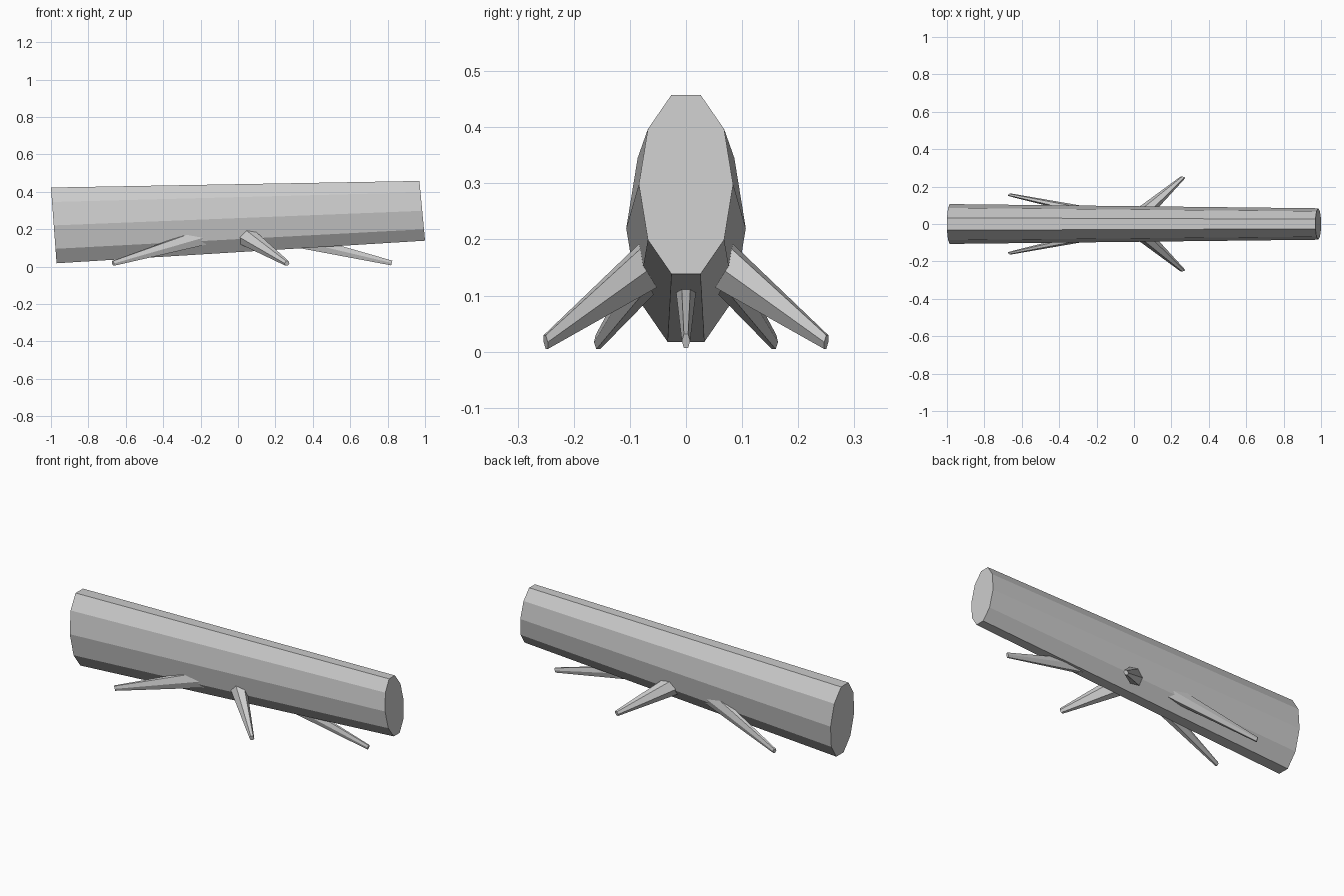
import bpy
import math
from mathutils import Vector

if "Cube" in bpy.data.objects:
    bpy.data.objects.remove(bpy.data.objects["Cube"])

grey = bpy.data.materials.new("plain grey")
grey.diffuse_color = (0.6, 0.6, 0.6, 1)
grey.use_nodes = True
grey.node_tree.nodes["Principled BSDF"].inputs["Base Color"].default_value = grey.diffuse_color

SQUASH = 0.5  # every round section is half as wide in y as it is tall


def tapered(name, start, end, r_start, r_end, sides):
    """Closed tapered prism between two points, squashed in y."""
    # work in the unsquashed space so that sections are round there
    a = Vector((start[0], start[1] / SQUASH, start[2]))
    b = Vector((end[0], end[1] / SQUASH, end[2]))
    axis = (b - a).normalized()
    side = Vector((0, 0, 1)).cross(axis).normalized()
    up = axis.cross(side)
    verts = []
    for centre, r in ((a, r_start), (b, r_end)):
        for i in range(sides):
            t = 2 * math.pi * i / sides
            p = centre + r * (math.cos(t) * side + math.sin(t) * up)
            verts.append((p.x, p.y * SQUASH, p.z))
    faces = [(i, (i + 1) % sides, sides + (i + 1) % sides, sides + i)
             for i in range(sides)]
    faces += [tuple(reversed(range(sides))), tuple(range(sides, 2 * sides))]
    mesh = bpy.data.meshes.new(name)
    mesh.from_pydata(verts, [], faces)
    mesh.materials.append(grey)
    obj = bpy.data.objects.new(name, mesh)
    bpy.context.collection.objects.link(obj)
    return obj


# trunk, slightly tilted and tapering to the right
trunk = tapered("trunk", (-0.985, 0, 0.22), (0.985, 0, 0.298), 0.213, 0.168, 10)
# end caps lean by the same small angle
for v in trunk.data.vertices:
    centre = 0.22 if v.co.x < 0 else 0.298
    end_x = -0.985 if v.co.x < 0 else 0.985
    half = 0.202 if v.co.x < 0 else 0.159
    v.co.x = end_x - 0.015 * (v.co.z - centre) / half

# branch stubs that the log rests on
for word, s in (("left", 1), ("right", -1)):
    tapered("middle_branch_" + word, (-0.02, 0, 0.205), (0.262, s * 0.25, 0.017),
            0.064, 0.015, 6)
    tapered("back_branch_" + word, (0.02, s * 0.012, 0.22), (-0.668, s * 0.157, 0.017),
            0.064, 0.015, 6)
tapered("front_branch", (0.1, 0, 0.19), (0.822, 0, 0.019), 0.055, 0.015, 6)
